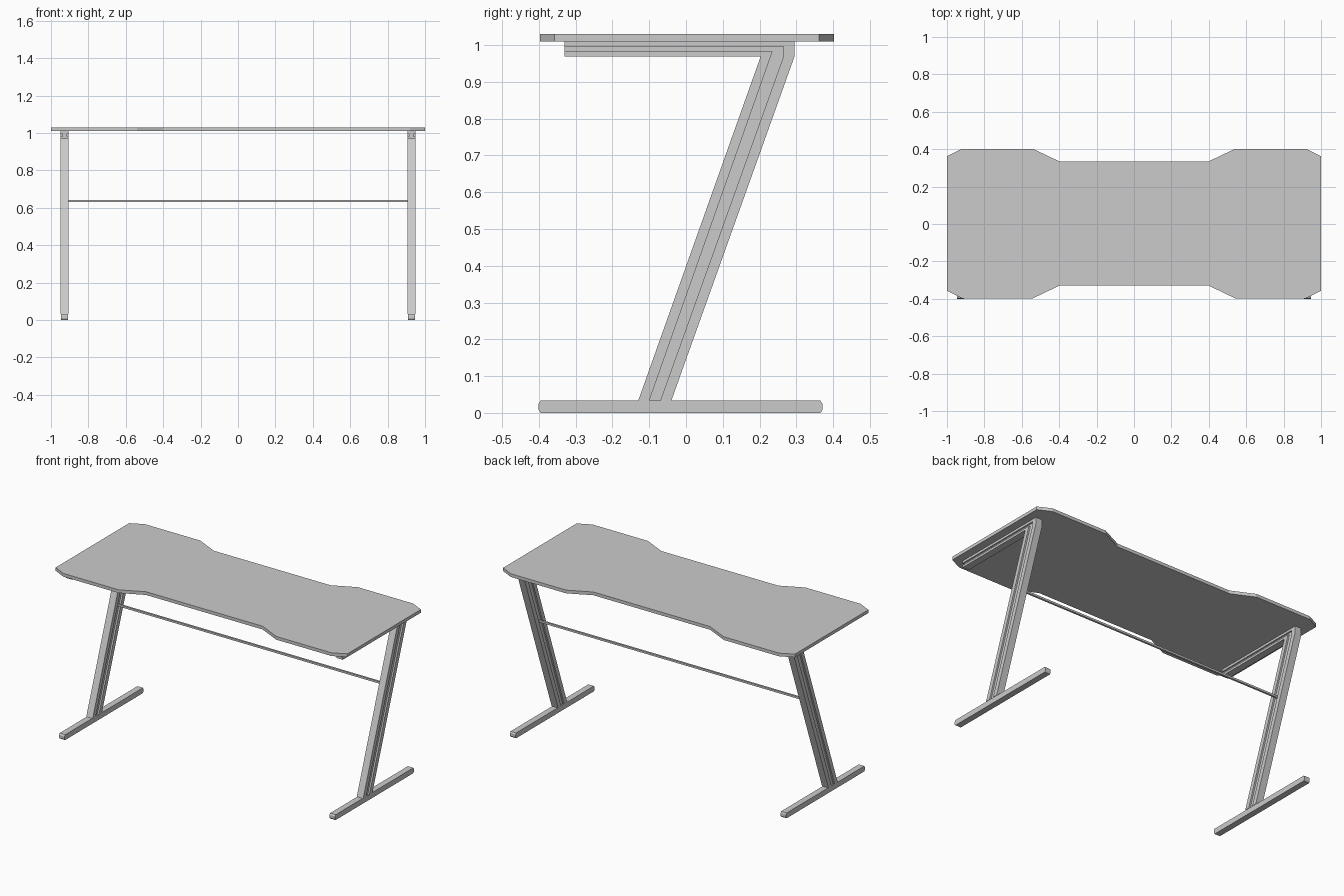
import bpy, bmesh
from mathutils import Vector

if "Cube" in bpy.data.objects:
    bpy.data.objects.remove(bpy.data.objects["Cube"])

grey = bpy.data.materials.new("light grey")
grey.diffuse_color = (0.6, 0.6, 0.6, 1)
grey.use_nodes = True
grey.node_tree.nodes["Principled BSDF"].inputs["Base Color"].default_value = grey.diffuse_color


def prism(name, outlines, axis):
    """Extrude each (points, low, high) outline along x or z into one object."""
    bm = bmesh.new()
    for pts, lo, hi in outlines:
        place = (lambda a, b: (lo, a, b)) if axis == "x" else (lambda a, b: (a, b, lo))
        face = bm.faces.new([bm.verts.new(place(a, b)) for a, b in pts])
        out = bmesh.ops.extrude_face_region(bm, geom=[face])
        step = Vector((hi - lo, 0, 0)) if axis == "x" else Vector((0, 0, hi - lo))
        bmesh.ops.translate(bm, vec=step,
                            verts=[v for v in out["geom"] if isinstance(v, bmesh.types.BMVert)])
    bmesh.ops.recalc_face_normals(bm, faces=bm.faces[:])
    mesh = bpy.data.meshes.new(name)
    bm.to_mesh(mesh)
    bm.free()
    mesh.materials.append(grey)
    obj = bpy.data.objects.new(name, mesh)
    bpy.context.collection.objects.link(obj)
    return obj


# Desk top with clipped corners and a shallow recess front and back
back = [(1, 0.362), (0.92, 0.402), (0.54, 0.402), (0.40, 0.335)]
front = [(x, -y + 0.005) for x, y in back]
right = front[::-1] + back
left = [(-x, y) for x, y in right[::-1]]
prism("desk_top", [(right + left, 1.01, 1.03)], "z")

# Slanted leg and top arm: two full-width bands with a recessed band between
inner = [(-0.33, 0.969), (0.203, 0.969), (-0.13, 0.033)]
groove_in = [(-0.33, 0.982), (0.235, 0.982), (-0.10, 0.033)]
groove_out = [(-0.33, 0.996), (0.265, 0.996), (0.265, 0.969), (-0.07, 0.033)]
outer = [(-0.33, 1.01), (0.295, 1.01), (0.295, 0.969), (-0.04, 0.033)]

# Foot bar with blunted end caps
foot = [(-0.395, 0), (0.366, 0), (0.371, 0.009), (0.371, 0.024),
        (0.366, 0.033), (-0.395, 0.033), (-0.401, 0.024), (-0.401, 0.009)]

for side, s in (("right", 1), ("left", -1)):
    prism(side + "_leg", [
        (inner + groove_in[::-1], s * 0.905, s * 0.949),
        (groove_in + groove_out[::-1], s * 0.915, s * 0.939),
        (groove_out + outer[::-1], s * 0.905, s * 0.949)], "x")
    prism(side + "_foot", [(foot, s * 0.908, s * 0.946)], "x")

# Thin cross bar joining the legs
y, z, r = 0.13, 0.636, 0.006
prism("cross_bar", [([(y - r, z - r), (y + r, z - r), (y + r, z + r), (y - r, z + r)],
                     -0.916, 0.916)], "x")
